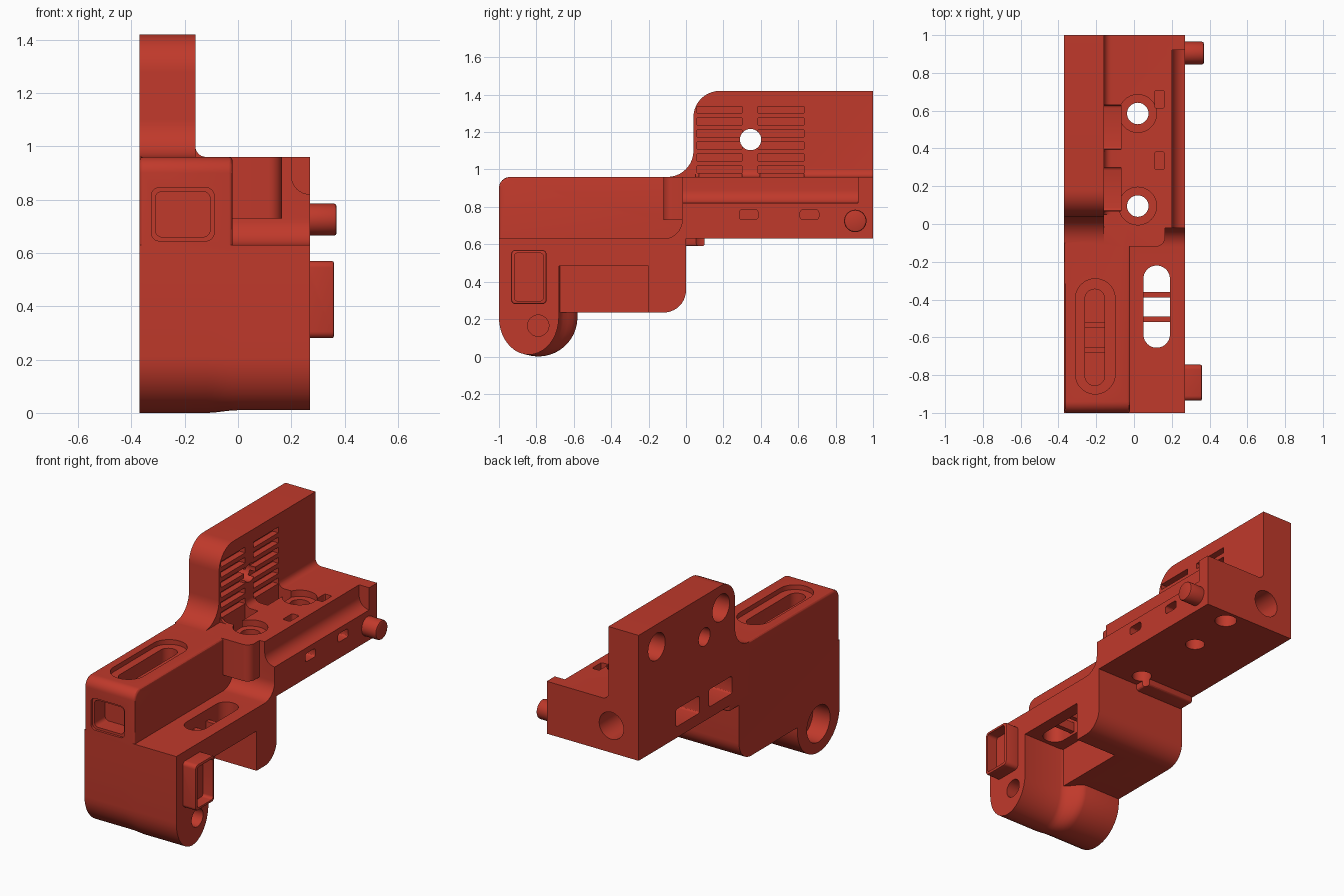
import bpy, bmesh, math

if "Cube" in bpy.data.objects:
    bpy.data.objects.remove(bpy.data.objects["Cube"])

red = bpy.data.materials.new("brick_red")
red.diffuse_color = (0.527, 0.041, 0.024, 1)
red.use_nodes = True
red.node_tree.nodes["Principled BSDF"].inputs["Base Color"].default_value = red.diffuse_color


def loft(name, rings):
    """Solid through a series of equal-length closed rings."""
    bm = bmesh.new()
    vs = [[bm.verts.new(p) for p in r] for r in rings]
    n = len(vs[0])
    for a, b in zip(vs, vs[1:]):
        for i in range(n):
            bm.faces.new((a[i], a[(i + 1) % n], b[(i + 1) % n], b[i]))
    bm.faces.new(vs[0])
    bm.faces.new(vs[-1])
    bmesh.ops.recalc_face_normals(bm, faces=bm.faces)
    me = bpy.data.meshes.new(name)
    bm.to_mesh(me)
    bm.free()
    me.materials.append(red)
    ob = bpy.data.objects.new(name, me)
    bpy.context.collection.objects.link(ob)
    return ob


def place(axis, u, v, t):
    return {'X': (t, u, v), 'Y': (u, t, v), 'Z': (u, v, t)}[axis]


def prism(name, axis, pts, a, b):
    return loft(name, [[place(axis, u, v, t) for u, v in pts] for t in (a, b)])


def arc(cx, cy, r, a0, a1, n=10, ry=None):
    ry = r if ry is None else ry
    return [(cx + r * math.cos(t), cy + ry * math.sin(t))
            for t in (math.radians(a0 + (a1 - a0) * i / n) for i in range(n + 1))]


def rrect(u0, u1, v0, v1, r=0.0, n=6):
    if r == 0:
        return [(u0, v0), (u1, v0), (u1, v1), (u0, v1)]
    r = min(r, (u1 - u0) / 2 - 0.0005, (v1 - v0) / 2 - 0.0005)
    return (arc(u1 - r, v1 - r, r, 0, 90, n) + arc(u0 + r, v1 - r, r, 90, 180, n)
            + arc(u0 + r, v0 + r, r, 180, 270, n) + arc(u1 - r, v0 + r, r, 270, 360, n))


def circle(u, v, r, n=32):
    return arc(u, v, r, 0, 360 - 360 / n, n - 1)


def bake(ob):
    dg = bpy.context.evaluated_depsgraph_get()
    me = bpy.data.meshes.new_from_object(ob.evaluated_get(dg))
    ob.modifiers.clear()
    ob.data = me


def bevel(ob, width, segs=3):
    m = ob.modifiers.new("bevel", 'BEVEL')
    m.width, m.segments = width, segs
    m.limit_method, m.angle_limit = 'ANGLE', math.radians(50)
    bake(ob)
    return ob


def combine(op, other):
    m = body.modifiers.new("bool", 'BOOLEAN')
    m.operation, m.solver, m.object = op, 'EXACT', other
    bake(body)
    bpy.data.objects.remove(other)


def add(ob):
    combine('UNION', ob)


def cut(axis, pts, a, b):
    combine('DIFFERENCE', prism("cutter", axis, pts, a, b))


L, R = -0.37, 0.27

# Main body: stepped side profile with the low front deck and the rear base
body = prism("bracket_body", 'X',
             [(-1, 0.63), (-1, 0.5), (-0.9, 0.5), (-0.9, 0.235)]
             + arc(-0.12, 0.355, 0.12, -90, 0)
             + [(0, 0.63), (1, 0.63), (1, 0.96), (-0.02, 0.96)]
             + arc(-0.12, 0.73, 0.1, 0, -90), L, R)

# Pocket under the front deck, open to the right
cut('X', rrect(-0.95, -0.2, 0.0, 0.485), -0.02, 0.4)

# Rounded front leg, narrowing towards the right
rings = []
for x, k in [(L, 0), (-0.12, 0)] + [(-0.12 + 0.02 * i, (1 - math.cos(math.pi * i / 6)) / 2)
                                   for i in range(1, 7)] + [(R, 1)]:
    ry = 0.21 - 0.05 * k
    sec = [(-1, 0.5)] + arc(-1 + ry, 0.21, ry, 180, 360, 20, 0.21 - 0.01 * k) + [(-1 + 2 * ry, 0.5)]
    rings.append([(x, y, z) for y, z in sec])
add(loft("front_leg", rings))

# Raised left housing at the front
add(bevel(prism("front_housing", 'X',
                [(-1, 0.59)] + arc(-0.94, 0.9, 0.06, 180, 90) + [(0.1, 0.96), (0.1, 0.59)],
                L, -0.02), 0.015))

# Tall wall along the left rear, with its fillet to the floor
add(prism("rear_wall", 'X',
          arc(-0.1, 1.1, 0.14, -90, 0) + arc(0.18, 1.28, 0.14, 180, 90)
          + [(1, 1.42), (1, 0.9), (-0.1, 0.9)], L, -0.16))
add(prism("wall_fillet", 'Y',
          arc(-0.12, 1.0, 0.04, 180, 270, 6) + [(-0.12, 0.93), (-0.2, 0.93), (-0.2, 1.0)], 0.05, 1))

# Rounded boss at the front of the rear base
add(prism("boss", 'Z',
          [(-0.06, 0.05), (-0.06, -0.12)] + arc(0.115, -0.07, 0.05, -90, 0, 8) + [(0.165, 0.05)],
          0.73, 0.96))

# Coved step along the right edge of the rear base
cut('Y', [(0.2, 1.1), (0.2, 0.89)] + arc(0.27, 0.89, 0.07, 180, 270, 8)
    + [(0.4, 0.82), (0.4, 1.1)], -0.2, 0.92)

# Front window
cut('Y', rrect(-0.325, -0.09, 0.645, 0.845, 0.03), -1.1, -0.985)
cut('Y', rrect(-0.31, -0.105, 0.66, 0.83, 0.025), -1.1, -0.88)

# Long slot in the housing top
cut('Z', rrect(-0.31, -0.1, -0.9, -0.29, 0.105, 10), 0.93, 1.1)
cut('Z', rrect(-0.26, -0.155, -0.855, -0.345, 0.052, 8), 0.74, 1.1)

# Slot through the low front deck
cut('Z', rrect(0.05, 0.19, -0.655, -0.22, 0.07, 10), 0.4, 0.8)

# Cross bars in both slots
for y in (-0.535, -0.665):
    add(prism("housing_bar", 'X', rrect(y - 0.015, y + 0.015, 0.7, 0.84), -0.29, -0.13))
for y in (-0.375, -0.505):
    add(prism("deck_bar", 'X', rrect(y - 0.015, y + 0.015, 0.5, 0.56), 0.03, 0.21))

# Hollow block and round peg on the right side
add(bevel(prism("side_block", 'X', rrect(-0.935, -0.745, 0.28, 0.57, 0.025), 0.2, 0.36), 0.008, 2))
cut('X', rrect(-0.918, -0.762, 0.297, 0.553, 0.018), 0.29, 0.5)
add(bevel(prism("side_peg", 'X', circle(0.905, 0.725, 0.06), 0.2, 0.37), 0.01, 2))

# Leg holes, blind from both sides
cut('X', circle(-0.79, 0.165, 0.057), 0.15, 0.4)
cut('X', circle(-0.79, 0.18, 0.115), -0.5, -0.25)

# Through hole and blind holes in the wall
cut('X', circle(0.345, 1.16, 0.057), -0.5, 0)
for y in (0.18, 0.82):
    cut('X', circle(y, 1.28, 0.085), -0.5, -0.25)

# Grille grooves and the floor pits that open through the left side
for y0, y1 in ((0.06, 0.3), (0.385, 0.63)):
    for i in range(6):
        z = 1.32 - 0.064 * i
        cut('X', rrect(y0, y1, z - 0.018, z + 0.018), -0.2, -0.1)
    cut('X', rrect(y0 + 0.01, y1, 0.7, 0.81, 0.015, 3), -0.5, -0.07)
    cut('Z', rrect(-0.16, -0.07, y0 + 0.01, y1), 0.75, 1.02)

# Base holes with counterbores, and small slots on top and side
for y in (0.095, 0.585):
    cut('Z', circle(0.02, y, 0.1), 0.92, 1.02)
    cut('Z', circle(0.02, y, 0.057), 0.5, 1.1)
for y in (0.335, 0.66):
    cut('Z', rrect(0.11, 0.16, y - 0.047, y + 0.047, 0.01, 3), 0.85, 1.1)
    cut('X', rrect(y - 0.05, y + 0.05, 0.732, 0.785, 0.015, 3), 0.2, 0.4)

# Blind holes in the base underside and rear face
cut('Z', circle(0.06, 0.915, 0.065), 0.5, 0.72)
cut('Y', circle(-0.18, 0.8, 0.085), 0.8, 1.1)

bpy.ops.object.select_all(action='DESELECT')
body.select_set(True)
bpy.context.view_layer.objects.active = body
bpy.ops.object.shade_smooth_by_angle(angle=math.radians(30))
